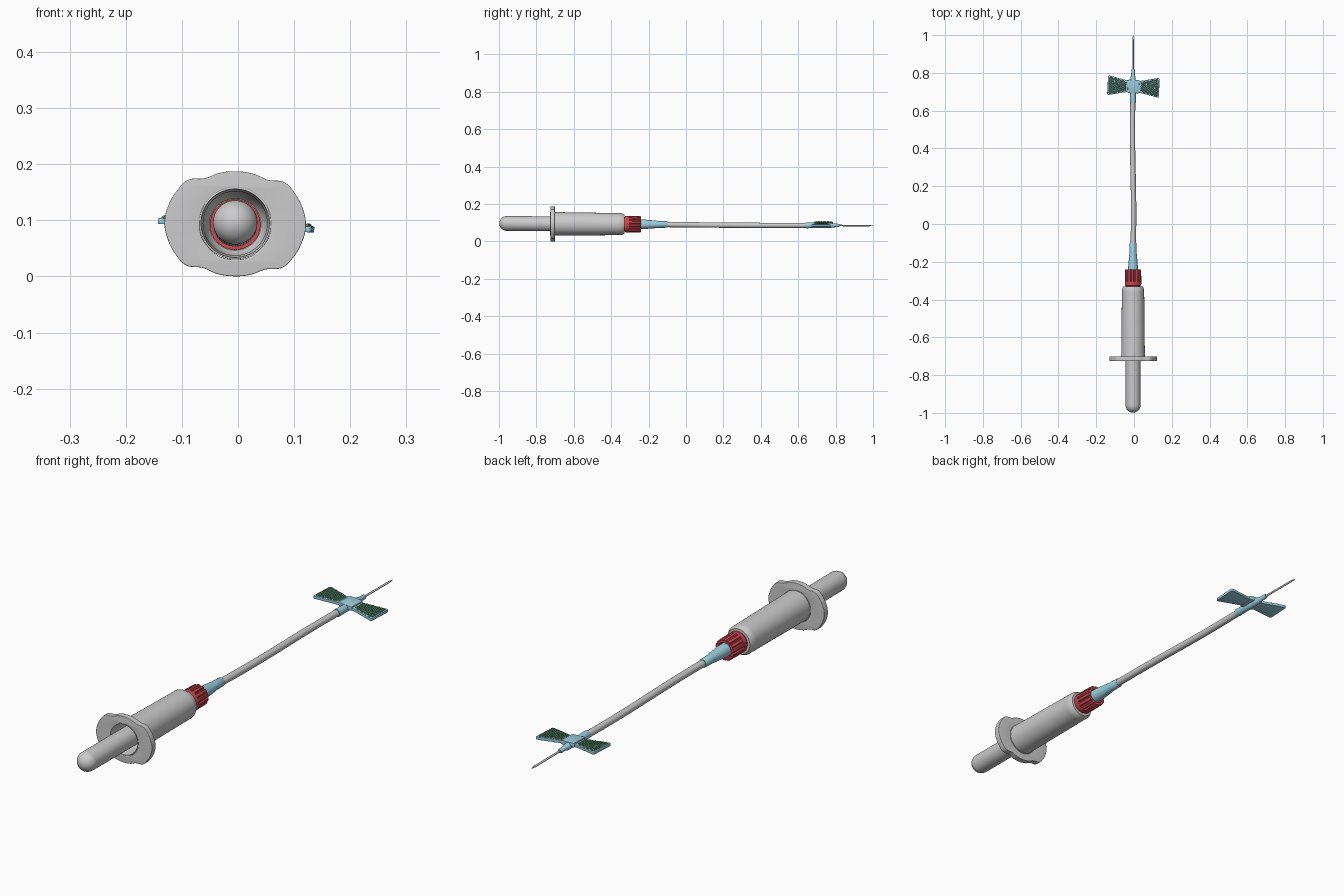
import bpy, bmesh, math
from mathutils import Vector, Matrix

if "Cube" in bpy.data.objects:
    bpy.data.objects.remove(bpy.data.objects["Cube"])

X0 = -0.005


def axis_z(y):
    # the whole assembly droops slightly toward the needle
    return 0.0905 - 0.006 * y


def material(name, rgb):
    m = bpy.data.materials.new(name)
    m.diffuse_color = (*rgb, 1)
    m.use_nodes = True
    m.node_tree.nodes["Principled BSDF"].inputs["Base Color"].default_value = m.diffuse_color
    return m


BLUE = material("light_blue", (0.33, 0.62, 0.74))
RED = material("red", (0.62, 0.06, 0.08))
GREEN = material("green", (0.12, 0.33, 0.16))


def finish(name, bm, mat=None, angle=35):
    bmesh.ops.recalc_face_normals(bm, faces=bm.faces)
    me = bpy.data.meshes.new(name)
    bm.to_mesh(me)
    bm.free()
    ob = bpy.data.objects.new(name, me)
    bpy.context.collection.objects.link(ob)
    if mat:
        me.materials.append(mat)
    bpy.ops.object.select_all(action='DESELECT')
    ob.select_set(True)
    bpy.context.view_layer.objects.active = ob
    bpy.ops.object.shade_smooth_by_angle(angle=math.radians(angle))
    return ob


def lathe(name, profile, mat=None, n=48, closed=False, centre=None):
    """Revolve (y, radius[, groove depth]) around the long axis."""
    bm = bmesh.new()
    rings = []
    for p in profile:
        y, r = p[:2]
        groove = p[2] if len(p) > 2 else 0
        cx, cz = centre(y) if centre else (X0, axis_z(y))
        if r == 0:
            rings.append([bm.verts.new((cx, y, cz))] * n)
            continue
        ring = []
        for i in range(n):
            a = 2 * math.pi * i / n
            rr = r - (groove if i % 6 in (0, 1) else 0)
            ring.append(bm.verts.new((cx + rr * math.cos(a), y, cz + rr * math.sin(a))))
        rings.append(ring)
    pairs = list(zip(rings, rings[1:]))
    if closed:
        pairs.append((rings[-1], rings[0]))
    for a, b in pairs:
        for i in range(n):
            j = (i + 1) % n
            vs = list(dict.fromkeys((a[i], a[j], b[j], b[i])))
            if len(vs) > 2:
                bm.faces.new(vs)
    return finish(name, bm, mat)


# hollow holder barrel with a stepped mouth and a chamfered, pierced end
lathe("holder_barrel", [
    (-0.726, 0.064), (-0.70, 0.064), (-0.70, 0.0625), (-0.36, 0.059), (-0.345, 0.059),
    (-0.33, 0.051), (-0.33, 0.040), (-0.338, 0.040), (-0.338, 0.046), (-0.35, 0.054),
    (-0.70, 0.057), (-0.715, 0.060), (-0.726, 0.061)], n=64, closed=True)

# finger flange: wavy outline around a round hole
quarter = [(0.126, 0), (0.119, 0.032), (0.105, 0.057), (0.086, 0.076),
           (0.056, 0.080), (0.030, 0.090), (0, 0.0935)]
outline = quarter + [(-x, z) for x, z in quarter[-2::-1]]
outline += [(x, -z) for x, z in outline[-2:0:-1]]
cu = bpy.data.curves.new("flange_curve", 'CURVE')
cu.dimensions = '2D'
cu.fill_mode = 'BOTH'
cu.extrude = 0.010
cu.bevel_depth = 0.002
cu.offset = -0.002
hole = [(0.0635 * math.cos(t * math.pi / 4), 0.0635 * math.sin(t * math.pi / 4)) for t in range(8)]
for pts in (outline, hole):
    sp = cu.splines.new('BEZIER')
    sp.bezier_points.add(len(pts) - 1)
    sp.use_cyclic_u = True
    sp.resolution_u = 8
    for bp, (x, z) in zip(sp.bezier_points, pts):
        bp.co = (x, z, 0)
        bp.handle_left_type = bp.handle_right_type = 'AUTO'
tmp = bpy.data.objects.new("flange_helper", cu)
bpy.context.collection.objects.link(tmp)
me = bpy.data.meshes.new_from_object(tmp.evaluated_get(bpy.context.evaluated_depsgraph_get()))
bm = bmesh.new()
bm.from_mesh(me)
bpy.data.objects.remove(tmp)
bmesh.ops.remove_doubles(bm, verts=bm.verts, dist=1e-5)
bm.transform(Matrix.Translation((X0, -0.713, 0.0938)) @ Matrix.Rotation(math.radians(1.5), 4, 'Y')
             @ Matrix.Rotation(math.pi / 2, 4, 'X'))
finish("finger_flange", bm)

# round-ended sample tube inside the holder
R = 0.0395
dome = [(-0.9985 + R - R * math.cos(t), R * math.sin(t)) for t in [i * math.pi / 20 for i in range(11)]]
lathe("sample_tube", dome + [(-0.40, R), (-0.40, 0)])

# ribbed red collar
lathe("collar", [
    (-0.345, 0), (-0.345, 0.045), (-0.337, 0.045), (-0.337, 0.039), (-0.327, 0.039),
    (-0.325, 0.043), (-0.305, 0.044), (-0.3045, 0.044, 0.005), (-0.243, 0.043, 0.005),
    (-0.240, 0.041, 0.004), (-0.240, 0.030), (-0.26, 0.028), (-0.26, 0)], RED, n=84)

# blue tapered hub with a small shoulder
lathe("hub", [
    (-0.27, 0), (-0.27, 0.026), (-0.225, 0.026), (-0.215, 0.0245), (-0.17, 0.021),
    (-0.15, 0.0185), (-0.102, 0.0175), (-0.099, 0.016), (-0.099, 0.012), (-0.12, 0.012),
    (-0.12, 0)], BLUE)


# flexible tubing with a gentle wave
def wander(y):
    t = (y + 0.15) / 0.85
    return (X0 + 0.003 * math.sin(t * 2 * math.pi), axis_z(y) - 0.002 * math.sin(t * math.pi))


path = [-0.14 + 0.84 * i / 40 for i in range(41)]
lathe("tubing", [(path[0], 0)] + [(y, 0.0145 - 0.001 * i / 40) for i, y in enumerate(path)]
      + [(path[-1], 0)], n=24, centre=wander)

# blue needle body and steel needle
lathe("needle_body", [
    (0.64, 0.0125), (0.64, 0.0155), (0.645, 0.016), (0.775, 0.0135), (0.785, 0.010),
    (0.815, 0.009), (0.82, 0.007), (0.82, 0)], BLUE, n=32)
lathe("needle", [(0.80, 0), (0.80, 0.004), (0.975, 0.004), (1.0, 0.0008), (1.0, 0)], n=16)

# wings: one tilted bow-tie plate each side, with a saddle between
tilt = (Matrix.Translation((-0.003, 0.728, 0.093)) @ Matrix.Rotation(math.radians(-3), 4, 'Z')
        @ Matrix.Rotation(math.radians(3.2), 4, 'Y'))


def half_depth(x):
    return 0.032 + 0.021 * min(1, max(0, (x - 0.03) / 0.10))


def slab(name, pts, z0, z1, bevel):
    bm = bmesh.new()
    f = bm.faces.new([bm.verts.new((x, y, z0)) for x, y in pts])
    top = bmesh.ops.extrude_face_region(bm, geom=[f])['geom']
    bmesh.ops.translate(bm, verts=[v for v in top if isinstance(v, bmesh.types.BMVert)],
                        vec=(0, 0, z1 - z0))
    vertical = [e for e in bm.edges if abs(e.verts[0].co.z - e.verts[1].co.z) > 1e-5]
    bmesh.ops.bevel(bm, geom=vertical, offset=bevel, segments=4, affect='EDGES', profile=0.5)
    bmesh.ops.recalc_face_normals(bm, faces=bm.faces)
    rim = [e for e in bm.edges if e.calc_face_angle(0) > 1]
    bmesh.ops.bevel(bm, geom=rim, offset=0.0015, segments=2, affect='EDGES', profile=0.5)
    bm.transform(tilt)
    finish(name, bm, BLUE)


for side, s in (("left", -1), ("right", 1)):
    slab(side + "_wing", [(s * x, y) for x, y in (
        (0.02, -0.030), (0.045, -0.033), (0.137, -0.053),
        (0.137, 0.053), (0.045, 0.033), (0.02, 0.030))], -0.007, 0.004, 0.008)
    # staggered green grip bumps
    bm = bmesh.new()
    for col in range(13):
        x = 0.042 + col * 0.0072
        lim = half_depth(x) - 0.008
        for row in range(-6, 7):
            y = (row + 0.5 * (col % 2)) * 0.0095
            if abs(y) <= lim:
                bmesh.ops.create_icosphere(bm, subdivisions=1, radius=0.0042,
                                           matrix=Matrix.Translation((s * x, y, 0.0045)))
    bm.transform(tilt)
    finish(side + "_wing_grips", bm, GREEN, 60)

slab("wing_saddle", [(-0.03, -0.035), (0.03, -0.035), (0.03, 0.035), (-0.03, 0.035)],
     -0.008, 0.009, 0.004)
